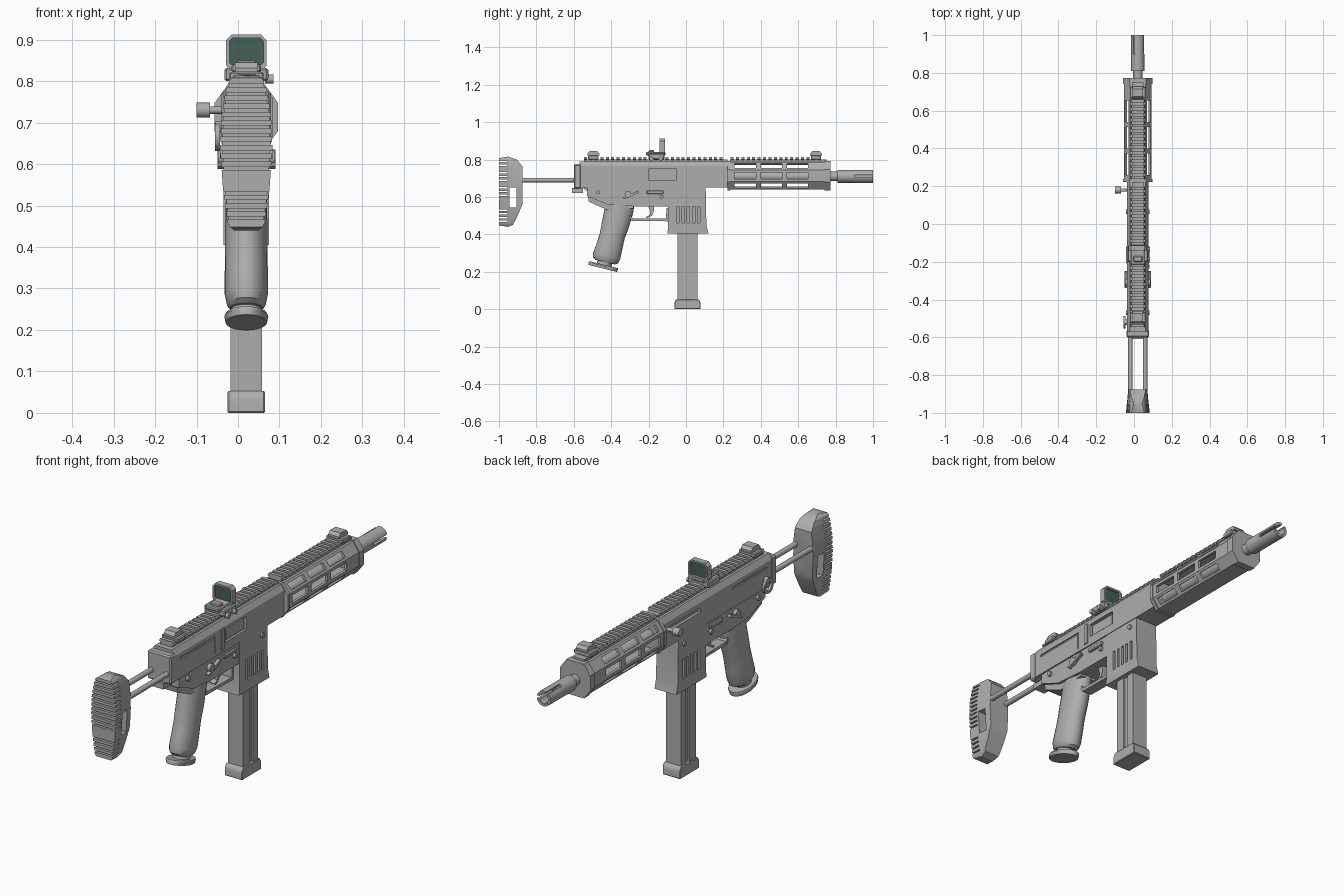
import bpy, bmesh
from math import cos, sin, pi, radians
from mathutils import Vector

if "Cube" in bpy.data.objects:
    bpy.data.objects.remove(bpy.data.objects["Cube"])
CX = 0.02          # centre line of the body
made = []


def material(name, rgb):
    m = bpy.data.materials.new(name)
    m.use_nodes = True
    m.diffuse_color = (*rgb, 1)
    m.node_tree.nodes["Principled BSDF"].inputs["Base Color"].default_value = (*rgb, 1)
    return m


GRAY = material("metal gray", (0.42, 0.42, 0.42))
GLASS = material("lens green", (0.06, 0.115, 0.1))


def finish(name, bm, mat=GRAY, bevel=0):
    bmesh.ops.recalc_face_normals(bm, faces=bm.faces)
    if bevel:
        edges = [e for e in bm.edges if e.calc_face_angle(0) > 0.5]
        bmesh.ops.bevel(bm, geom=edges, offset=bevel, segments=1, affect='EDGES')
    me = bpy.data.meshes.new(name)
    bm.to_mesh(me)
    bm.free()
    me.materials.append(mat)
    ob = bpy.data.objects.new(name, me)
    ob.location.x = CX
    bpy.context.collection.objects.link(ob)
    made.append(ob)
    return ob


def extrude(name, pts, axis, a, b, mat=GRAY, bevel=0):
    """Prism: (y,z) outline along x, or (x,z) outline along y."""
    bm = bmesh.new()
    put = (lambda p, t: (t, p[0], p[1])) if axis == 'x' else (lambda p, t: (p[0], t, p[1]))
    lo, hi = [[bm.verts.new(put(p, t)) for p in pts] for t in (a, b)]
    bm.faces.new(lo)
    bm.faces.new(hi)
    for i in range(len(pts)):
        j = (i + 1) % len(pts)
        bm.faces.new((lo[i], lo[j], hi[j], hi[i]))
    return finish(name, bm, mat, bevel)


def box(name, x0, x1, y0, y1, z0, z1, mat=GRAY, bevel=0):
    return extrude(name, [(x0, z0), (x1, z0), (x1, z1), (x0, z1)], 'y', y0, y1, mat, bevel)


def cyl(name, p, q, r, n=20):
    p, q = Vector(p), Vector(q)
    bm = bmesh.new()
    bmesh.ops.create_cone(bm, cap_ends=True, segments=n, radius1=r, radius2=r, depth=(q - p).length)
    bm.transform((q - p).to_track_quat('Z', 'Y').to_matrix().to_4x4())
    bmesh.ops.translate(bm, vec=(p + q) / 2, verts=bm.verts)
    return finish(name, bm)


def boolean(ob, cutters, op='DIFFERENCE'):
    for c in cutters:
        mod = ob.modifiers.new("cut", 'BOOLEAN')
        mod.object, mod.operation, mod.solver = c, op, 'EXACT'
        with bpy.context.temp_override(object=ob, active_object=ob, selected_objects=[ob]):
            bpy.ops.object.modifier_apply(modifier=mod.name)
        made.remove(c)
        bpy.data.objects.remove(c)


def mirrored(half):
    return half + [(-x, z) for x, z in reversed(half)]


def loft(name, rings, tilt, n=24):
    """Stack of tilted ellipses given as (y, z, radius along y, radius along x)."""
    bm = bmesh.new()
    loops = []
    for y, z, ry, rx in rings:
        loops.append([bm.verts.new((rx * cos(a), y + ry * sin(a) * cos(tilt), z - ry * sin(a) * sin(tilt)))
                      for a in (2 * pi * i / n for i in range(n))])
    for lo, hi in zip(loops, loops[1:]):
        for i in range(n):
            bm.faces.new((lo[i], lo[i - 1], hi[i - 1], hi[i]))
    bm.faces.new(loops[0])
    bm.faces.new(loops[-1])
    return finish(name, bm)


# Upper receiver with ejection port, side grooves and charging slot
upper = extrude("upper_receiver", mirrored([(0.058, 0.65), (0.058, 0.765), (0.042, 0.79)]), 'y', -0.57, 0.225)
boolean(upper, [box("c", 0.045, 0.1, -0.2, -0.05, 0.69, 0.75),
                box("c", 0.052, 0.1, -0.53, -0.28, 0.735, 0.745),
                box("c", -0.1, -0.052, -0.53, -0.28, 0.735, 0.745),
                box("c", 0.054, 0.1, -0.282, -0.276, 0.665, 0.745),
                box("c", -0.1, -0.045, -0.05, 0.205, 0.72, 0.74)])
box("bolt_cover", 0.03, 0.053, -0.19, -0.06, 0.695, 0.74)
extrude("ejection_deflector", [(-0.235, 0.665), (-0.215, 0.665), (-0.215, 0.76), (-0.235, 0.76)], 'x', 0.05, 0.063)
box("rear_plate", -0.06, 0.06, -0.6, -0.56, 0.645, 0.775, bevel=0.006)
box("rear_tab", -0.03, 0.03, -0.61, -0.55, 0.622, 0.648)

# Lower receiver, tang and magazine well
extrude("lower_receiver", [(-0.53, 0.66), (-0.53, 0.605), (-0.42, 0.56), (-0.28, 0.55), (-0.09, 0.55), (-0.09, 0.66)],
        'x', -0.052, 0.052)
extrude("grip_tang", [(-0.525, 0.6), (-0.52, 0.575), (-0.42, 0.53), (-0.28, 0.54), (-0.28, 0.58)], 'x', -0.04, 0.04)
well = extrude("magazine_well", [(-0.095, 0.66), (-0.095, 0.43), (-0.1, 0.405), (0.12, 0.405), (0.109, 0.45),
                                 (0.105, 0.66)], 'x', -0.055, 0.055)
boolean(well, [box("c", s * 0.075 - 0.03, s * 0.075 + 0.03, y, y + 0.013, 0.46, 0.55)
               for s in (-1, 1) for y in [-0.05 + 0.028 * i for i in range(5)]])
for y, z in ((0.065, 0.62), (-0.13, 0.6), (-0.47, 0.625)):
    cyl("receiver_pin", (-0.063, y, z), (0.063, y, z), 0.011, 12)

# Selector levers on both sides
for s in (-1, 1):
    cyl("selector_hub", (s * 0.05, -0.31, 0.615), (s * 0.068, -0.31, 0.615), 0.018, 16)
    extrude("selector_lever", [(-0.34, 0.595), (-0.33, 0.588), (-0.25, 0.622), (-0.255, 0.635)], 'x', s * 0.055, s * 0.07)
    box("bolt_catch", s * 0.05 - 0.012, s * 0.05 + 0.012, -0.21, -0.12, 0.615, 0.635, bevel=0.004)

# Magazine with side grooves and floor plate
for name, y0, y1, w in (("magazine_rear", -0.045, 0.0, 0.038), ("magazine_core", -0.01, 0.03, 0.031),
                        ("magazine_front", 0.025, 0.062, 0.038)):
    box(name, -w, w, y0, y1, 0.04, 0.45)
extrude("magazine_base", [(-0.062, 0), (0.078, 0), (0.078, 0.035), (0.068, 0.053), (-0.052, 0.053), (-0.062, 0.035)],
        'x', -0.045, 0.045, bevel=0.003)

# Pistol grip and its foot
TILT = radians(14)
loft("pistol_grip", [(-0.345, 0.59, 0.074, 0.046), (-0.358, 0.53, 0.077, 0.049), (-0.378, 0.45, 0.073, 0.051),
                     (-0.395, 0.39, 0.068, 0.051), (-0.408, 0.34, 0.07, 0.052), (-0.424, 0.285, 0.074, 0.052),
                     (-0.43, 0.262, 0.069, 0.047), (-0.433, 0.252, 0.055, 0.04)], TILT)
loft("grip_neck", [(-0.43, 0.26, 0.04, 0.036), (-0.443, 0.225, 0.04, 0.036)], TILT)
loft("grip_foot", [(-0.44, 0.238, 0.079, 0.05), (-0.442, 0.232, 0.081, 0.053), (-0.445, 0.218, 0.079, 0.05)], TILT)

# Trigger and guard
extrude("trigger_guard", [(-0.31, 0.5), (-0.29, 0.472), (-0.09, 0.47), (-0.09, 0.54), (-0.103, 0.54), (-0.108, 0.484),
                          (-0.285, 0.486), (-0.3, 0.51)], 'x', -0.024, 0.024)
extrude("trigger", [(-0.205, 0.56), (-0.19, 0.52), (-0.195, 0.503), (-0.215, 0.492), (-0.208, 0.486), (-0.182, 0.5),
                    (-0.172, 0.525), (-0.17, 0.56)], 'x', -0.012, 0.012)

# Octagonal hollow handguard with slots on six faces
half = [(0.042, 0.64), (0.073, 0.682), (0.073, 0.745), (0.042, 0.788)]
octagon = mirrored(half)


def scaled(f):
    return [(x * f, 0.714 + (z - 0.714) * f) for x, z in octagon]


guard = extrude("handguard", octagon, 'y', 0.225, 0.75)
cutters = [extrude("c", scaled(0.83), 'y', 0.23, 0.76)]
for p, q in zip(half, half[1:]):
    p, q = Vector(p), Vector(q)
    mid, t = (p + q) / 2, (q - p) * 0.29
    n = Vector((t.y, -t.x)).normalized() * 0.022
    quad = [mid + t + n, mid - t + n, mid - t - n, mid + t - n]
    for s in (-1, 1):
        for y in (0.26, 0.4, 0.54):
            cutters.append(extrude("c", [(s * v.x, v.y) for v in quad], 'y', y, y + 0.113))
boolean(guard, cutters)
extrude("handguard_front_ring", scaled(1.055), 'y', 0.74, 0.772)
extrude("handguard_rear_ring", scaled(1.055), 'y', 0.222, 0.238)

# Barrel and three-pronged muzzle
cyl("barrel", (0, 0.2, 0.71), (0, 0.83, 0.71), 0.025)
muzzle = cyl("muzzle_device", (0, 0.81, 0.71), (0, 1.0, 0.71), 0.035, 24)
cutters = [cyl("c", (0, 0.88, 0.71), (0, 1.1, 0.71), 0.022, 24)]
for a in (0, 2 * pi / 3, -2 * pi / 3):
    d, n = Vector((cos(a), sin(a))), Vector((-sin(a), cos(a))) * 0.007
    o = Vector((0, 0.71))
    cutters.append(extrude("c", [o + n + d * 0.01, o + n + d * 0.06, o - n + d * 0.06, o - n + d * 0.01], 'y', 0.9, 1.05))
boolean(muzzle, cutters)

# Toothed top rails
tooth = mirrored([(0.03, 0.798), (0.038, 0.804), (0.032, 0.814)])
for name, y0, y1 in (("receiver_rail", -0.545, 0.222), ("handguard_rail", 0.238, 0.75)):
    box(name, -0.03, 0.03, y0, y1, 0.78, 0.801)
    count = int((y1 - y0) / 0.029)
    for i in range(count):
        extrude(name + "_tooth", tooth, 'y', y0 + 0.029 * i, y0 + 0.029 * i + 0.016)

# Folded sights
for name, y in (("rear_sight", -0.495), ("front_sight", 0.695)):
    box(name + "_clamp", -0.042, 0.042, y - 0.028, y + 0.028, 0.8, 0.822, bevel=0.004)
    extrude(name, [(y - 0.032, 0.822), (y + 0.032, 0.822), (y + 0.032, 0.832), (y + 0.02, 0.845), (y - 0.02, 0.845),
                   (y - 0.032, 0.832)], 'x', -0.027, 0.027)

# Reflex optic
box("optic_clamp", -0.053, 0.053, -0.2, -0.115, 0.8, 0.832, bevel=0.005)
box("optic_base", -0.036, 0.036, -0.215, -0.11, 0.822, 0.84, bevel=0.004)
box("optic_emitter", -0.025, 0.025, -0.2, -0.17, 0.835, 0.85, bevel=0.004)
frame = extrude("optic_frame", mirrored([(0.04, 0.828), (0.049, 0.838), (0.049, 0.898), (0.036, 0.912)]),
                'y', -0.142, -0.113)
window = mirrored([(0.036, 0.84), (0.041, 0.845), (0.041, 0.896), (0.034, 0.904)])
boolean(frame, [extrude("c", window, 'y', -0.2, -0.05)])
extrude("optic_lens", window, 'y', -0.132, -0.124, GLASS)
for y in (-0.185, -0.135):
    cyl("optic_knob", (0.045, y, 0.805), (0.066, y, 0.805), 0.011, 12)

# Charging handle and sling ring
cyl("charging_stem", (-0.04, 0.18, 0.73), (-0.1, 0.18, 0.73), 0.009, 12)
cyl("charging_knob", (-0.088, 0.18, 0.73), (-0.12, 0.18, 0.73), 0.018, 16)
ring = cyl("sling_ring", (-0.064, -0.52, 0.665), (-0.076, -0.52, 0.665), 0.034, 20)
boolean(ring, [cyl("c", (-0.05, -0.52, 0.665), (-0.09, -0.52, 0.665), 0.021, 20)])
cyl("sling_stud", (-0.05, -0.52, 0.69), (-0.074, -0.52, 0.69), 0.014, 12)

# Stock rods and ribbed shoulder pad
for s in (-1, 1):
    cyl("stock_rod", (s * 0.039, -0.9, 0.69), (s * 0.039, -0.58, 0.69), 0.012, 16)
pad = extrude("shoulder_pad", [(-1, 0.808), (-0.95, 0.816), (-0.905, 0.8), (-0.875, 0.765), (-0.875, 0.56),
                               (-0.9, 0.5), (-0.925, 0.452), (-0.95, 0.44), (-1, 0.448)], 'x', -0.1, 0.1)
outline = mirrored([(0.032, 0.436), (0.046, 0.458), (0.058, 0.54), (0.065, 0.64), (0.062, 0.715), (0.052, 0.775),
                    (0.042, 0.803), (0.022, 0.818)])
shape = extrude("c", outline, 'y', -1.02, -0.86)
for v in shape.data.vertices:
    if v.co.y > -0.9:
        v.co.x *= 0.75
boolean(pad, [shape], 'INTERSECT')
boolean(pad, [box("c", -0.1, 0.1, -0.945, -0.905, 0.545, 0.65)])
boolean(pad, [box("c", -0.1, 0.1, -1.05, -0.955, z, z + 0.007) for z in [0.466 + 0.02 * i for i in range(17)]])

# Smooth round parts, keep edges sharp
bpy.ops.object.select_all(action='DESELECT')
for ob in made:
    ob.select_set(True)
bpy.context.view_layer.objects.active = made[0]
bpy.ops.object.shade_smooth_by_angle(angle=radians(32))
